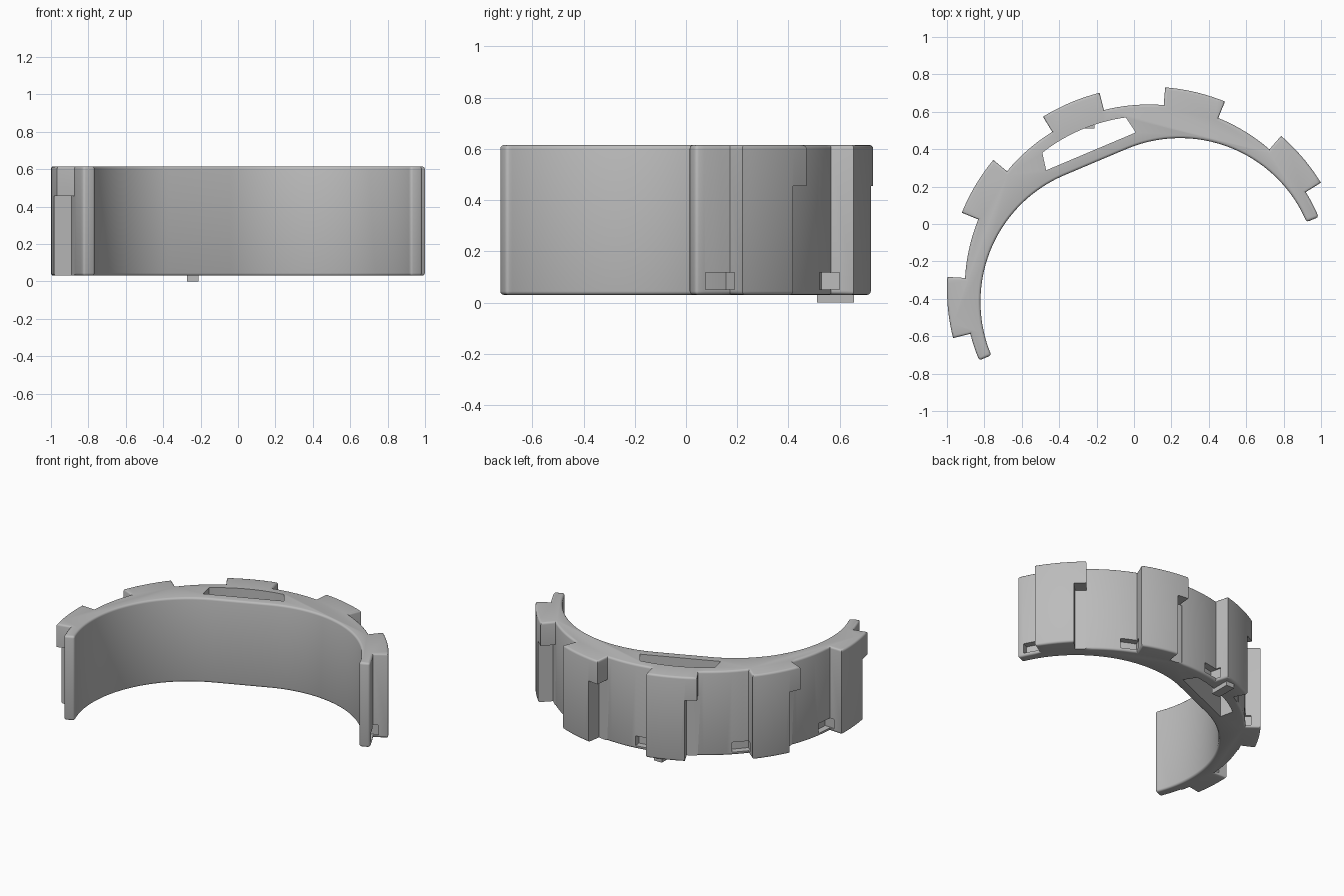
import bpy, bmesh
from math import sin, cos, radians
from mathutils import Vector

cube = bpy.data.objects.get("Cube")
if cube:
    bpy.data.objects.remove(cube, do_unlink=True)

CENTRE = Vector((0.08, -0.346))
TILT = radians(22.9)
Z0, Z1 = 0.03, 0.615
R_BAND, R_TOOTH = 0.985, 1.08
R_INNER, SHIFT = 0.735, 0.18
HALF_TOOTH = 8.75
TEETH = [17.5, 53.75, 90, 126.25, 162.5]

grey = bpy.data.materials.new("plain_grey")
grey.use_nodes = True
colour = (0.5, 0.5, 0.5, 1)
grey.diffuse_color = colour
grey.node_tree.nodes["Principled BSDF"].inputs["Base Color"].default_value = colour


def arc(r, a, b, cx=0.0, step=2.0):
    """Points along an arc between two angles in degrees."""
    n = max(1, round(abs(b - a) / step))
    angles = [radians(a + (b - a) * i / n) for i in range(n + 1)]
    return [(cx + r * cos(t), r * sin(t)) for t in angles]


def place(u, v, z):
    """Turn the clip's own axes into model space."""
    return (CENTRE.x + u * cos(TILT) - v * sin(TILT),
            CENTRE.y + u * sin(TILT) + v * cos(TILT), z)


def prism(name, outline, z0, z1, round_edges=0.0):
    bm = bmesh.new()
    base = bm.faces.new([bm.verts.new(place(u, v, z0)) for u, v in outline])
    top = bmesh.ops.extrude_face_region(bm, geom=[base])["geom"]
    bmesh.ops.translate(bm, vec=(0, 0, z1 - z0),
                        verts=[g for g in top if isinstance(g, bmesh.types.BMVert)])
    bmesh.ops.recalc_face_normals(bm, faces=bm.faces)
    if round_edges:
        # round the rims and the upright corners of the two tips
        def wanted(e):
            a, b = (v.co for v in e.verts)
            if abs(a.z - b.z) < 0.001:
                return True
            d = a.xy - CENTRE
            height = -d.x * sin(TILT) + d.y * cos(TILT)
            return abs(height) < 0.001
        bmesh.ops.bevel(bm, geom=[e for e in bm.edges if wanted(e)],
                        offset=round_edges, segments=3, profile=0.5, affect='EDGES')
    mesh = bpy.data.meshes.new(name)
    bm.to_mesh(mesh)
    bm.free()
    mesh.materials.append(grey)
    obj = bpy.data.objects.new(name, mesh)
    bpy.context.collection.objects.link(obj)
    return obj


def sector(r0, r1, a, b):
    return arc(r1, a, b) + arc(r0, b, a)


# Band outline: toothed outer arc, then two inner arcs joined by a flat
outline, angle = [], 0
for t in TEETH:
    outline += arc(R_BAND, angle, t - HALF_TOOTH)
    outline += arc(R_TOOTH, t - HALF_TOOTH, t + HALF_TOOTH)
    angle = t + HALF_TOOTH
outline += arc(R_BAND, angle, 180)
outline += arc(R_INNER, 180, 90, -SHIFT) + arc(R_INNER, 90, 0, SHIFT)
band = prism("toothed_band", outline, Z0, Z1, 0.014)

# Through slot behind the flat
slot = [(-0.26, 0.797), (0.26, 0.797)] + arc(0.924, 74.8, 105.2)
cutters = [prism("slot_cutter", slot, -0.2, 1)]

# Notch below each tooth's ledge, and a small pocket beside its foot
for t in TEETH:
    end, start = t + HALF_TOOTH, t - HALF_TOOTH
    cutters.append(prism("notch_cutter", sector(0.984, 1.2, end - 4.2, end + 1), -0.2, 0.455))
    cutters.append(prism("pocket_cutter", sector(0.94, 1.02, start - 6.3, start + 0.6), 0.05, 0.118))

bpy.context.view_layer.objects.active = band
for cutter in cutters:
    mod = band.modifiers.new("cut", 'BOOLEAN')
    mod.operation, mod.solver, mod.object = 'DIFFERENCE', 'EXACT', cutter
    bpy.ops.object.modifier_apply(modifier=mod.name)
    bpy.data.objects.remove(cutter, do_unlink=True)

# Locating pin under the middle tooth
bpy.ops.mesh.primitive_cube_add(size=1, location=(-0.242, 0.583, 0.025))
pin = bpy.context.object
pin.name = "locating_pin"
pin.scale = (0.062, 0.144, 0.05)
pin.data.materials.append(grey)

bpy.ops.object.select_all(action='DESELECT')
band.select_set(True)
bpy.context.view_layer.objects.active = band
bpy.ops.object.shade_smooth_by_angle(angle=radians(35))
